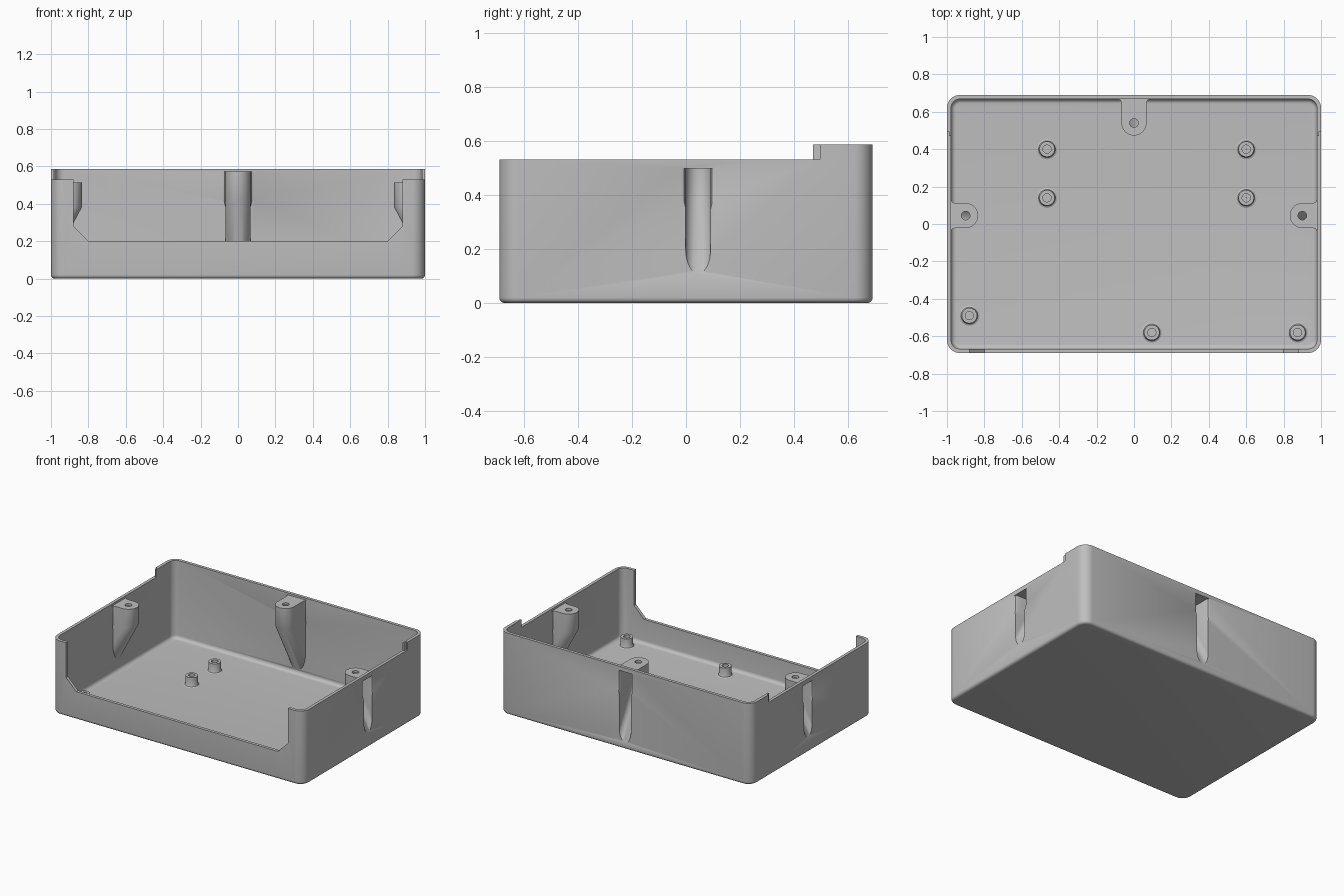
import bpy, bmesh
from math import sin, cos, pi, radians

default = bpy.data.objects.get("Cube")
if default:
    bpy.data.objects.remove(default)

grey = bpy.data.materials.new("light grey plastic")
grey.use_nodes = True
colour = (0.52, 0.52, 0.52, 1)
grey.diffuse_color = colour
grey.node_tree.nodes["Principled BSDF"].inputs["Base Color"].default_value = colour

HX, HY = 1.0, 0.69          # outer half sizes
WALL = 0.022
SIDE_RIM, BACK_RIM = 0.53, 0.585


def loft(name, rings, closed=False):
    """Skin matching rings of points, capped at both ends or joined in a loop."""
    bm = bmesh.new()
    loops = [[bm.verts.new(p) for p in ring] for ring in rings]
    n = len(loops[0])
    pairs = list(zip(loops, loops[1:]))
    if closed:
        pairs.append((loops[-1], loops[0]))
    else:
        bm.faces.new(loops[0])
        bm.faces.new(loops[-1])
    for a, b in pairs:
        for i in range(n):
            j = (i + 1) % n
            bm.faces.new((a[i], a[j], b[j], b[i]))
    bmesh.ops.recalc_face_normals(bm, faces=bm.faces)
    mesh = bpy.data.meshes.new(name)
    bm.to_mesh(mesh)
    bm.free()
    mesh.materials.append(grey)
    obj = bpy.data.objects.new(name, mesh)
    bpy.context.collection.objects.link(obj)
    return obj


def rounded_rect(inset, z, radius=0.07, steps=10):
    r = radius - inset
    pts = []
    for q, (sx, sy) in enumerate([(1, 1), (-1, 1), (-1, -1), (1, -1)]):
        for k in range(steps + 1):
            a = (q + k / steps) * pi / 2
            pts.append((sx * (HX - radius) + r * cos(a), sy * (HY - radius) + r * sin(a), z))
    return pts


def tub(name, inset, base, top, fillet):
    rings = []
    for k in range(7):
        a = k / 6 * pi / 2
        rings.append(rounded_rect(inset + fillet * (1 - sin(a)), base + fillet * (1 - cos(a))))
    return loft(name, rings + [rounded_rect(inset, top)])


def circle(x, y, z, r, n=32):
    return [(x + r * cos(2 * pi * k / n), y + r * sin(2 * pi * k / n), z) for k in range(n)]


def block(name, x0, x1, y0, y1, z0, z1):
    return loft(name, [[(x0, y0, z), (x1, y0, z), (x1, y1, z), (x0, y1, z)] for z in (z0, z1)])


def channel(name, centre, turn, r, wall, top, bend, drop):
    """Round-nosed prism reaching to the wall, its lower part leaning outward."""
    outline = [(r * cos(a), r * sin(a)) for a in [pi / 2 + pi * k / 20 for k in range(21)]]
    flare = [(wall - 0.02, r), (wall - 0.006, r + 0.006), (wall, r + 0.018), (wall + 0.2, r + 0.018)]
    outline += [(u, -v) for u, v in flare] + [(u, v) for u, v in reversed(flare)]
    c, s = cos(turn), sin(turn)
    rings = []
    for z, lean in ((top, 0), (bend, 0), (bend - drop, drop * 0.53)):
        rings.append([(centre[0] + (u + lean) * c - v * s, centre[1] + (u + lean) * s + v * c, z)
                      for u, v in outline])
    return loft(name, rings)


def cut(target, cutter):
    mod = target.modifiers.new("cut", "BOOLEAN")
    mod.operation, mod.solver, mod.object = "DIFFERENCE", "EXACT", cutter
    bpy.context.view_layer.update()
    bpy.ops.object.select_all(action="DESELECT")
    bpy.context.view_layer.objects.active = target
    target.select_set(True)
    bpy.ops.object.modifier_apply(modifier=mod.name)
    bpy.data.objects.remove(cutter)


def smooth(obj):
    bpy.ops.object.select_all(action="DESELECT")
    bpy.context.view_layer.objects.active = obj
    obj.select_set(True)
    bpy.ops.object.shade_smooth_by_angle(angle=radians(32))


# Shell and its cavity
case = tub("case_shell", 0, 0, BACK_RIM, 0.02)
cavity = tub("cavity", WALL, 0.025, 0.8, 0.025)

# Screw bosses: centre, turn, outer wall distance, top, bend height, drop
bosses = [((0.9, 0.045), 0, 0.10, 0.515, 0.385, 0.285),
          ((-0.9, 0.045), pi, 0.10, 0.515, 0.385, 0.285),
          ((0, 0.54), pi / 2, 0.15, 0.572, 0.42, 0.39)]
for centre, turn, reach, top, bend, drop in bosses:
    cut(cavity, channel("boss", centre, turn, 0.067, reach - WALL, top, bend, drop))
cut(case, cavity)

# Screw access channels and holes
for centre, turn, reach, top, bend, drop in bosses:
    cut(case, channel("access", centre, turn, 0.046, reach, top - 0.017, bend, drop))
    cut(case, loft("hole", [circle(*centre, z, 0.023) for z in (top - 0.04, top + 0.03)]))

# Lower side and front rims, with a stepped lap at the raised back
cut(case, block("rim_cut", -1.2, 1.2, -1, 0.47, SIDE_RIM, 0.8))
for s in (-1, 1):
    xs = sorted((s * (HX - WALL / 2), s * 1.2))
    cut(case, block("lap_cut", *xs, 0.3, 0.495, SIDE_RIM, 0.8))

# Front opening with chamfered lower corners
half = [(0.8, 0.2), (0.88, 0.28), (0.88, 0.8)]
opening = half + [(-x, z) for x, z in reversed(half)]
cut(case, loft("opening", [[(x, y, z) for x, z in opening] for y in (-0.8, -0.655)]))
smooth(case)

# Floor standoffs with flared feet and blind holes
section = [(0.02, 0.015), (0.056, 0.015), (0.054, 0.025), (0.045, 0.029), (0.041, 0.038),
           (0.041, 0.092), (0.022, 0.092), (0.022, 0.04), (0.001, 0.04), (0.001, 0.015)]
spots = [(-0.465, 0.4), (-0.465, 0.14), (0.6, 0.4), (0.6, 0.14),
         (-0.88, -0.49), (0.095, -0.58), (0.875, -0.58)]
for i, (x, y) in enumerate(spots):
    smooth(loft(f"standoff_{i + 1}", [circle(x, y, z, r) for r, z in section], closed=True))
